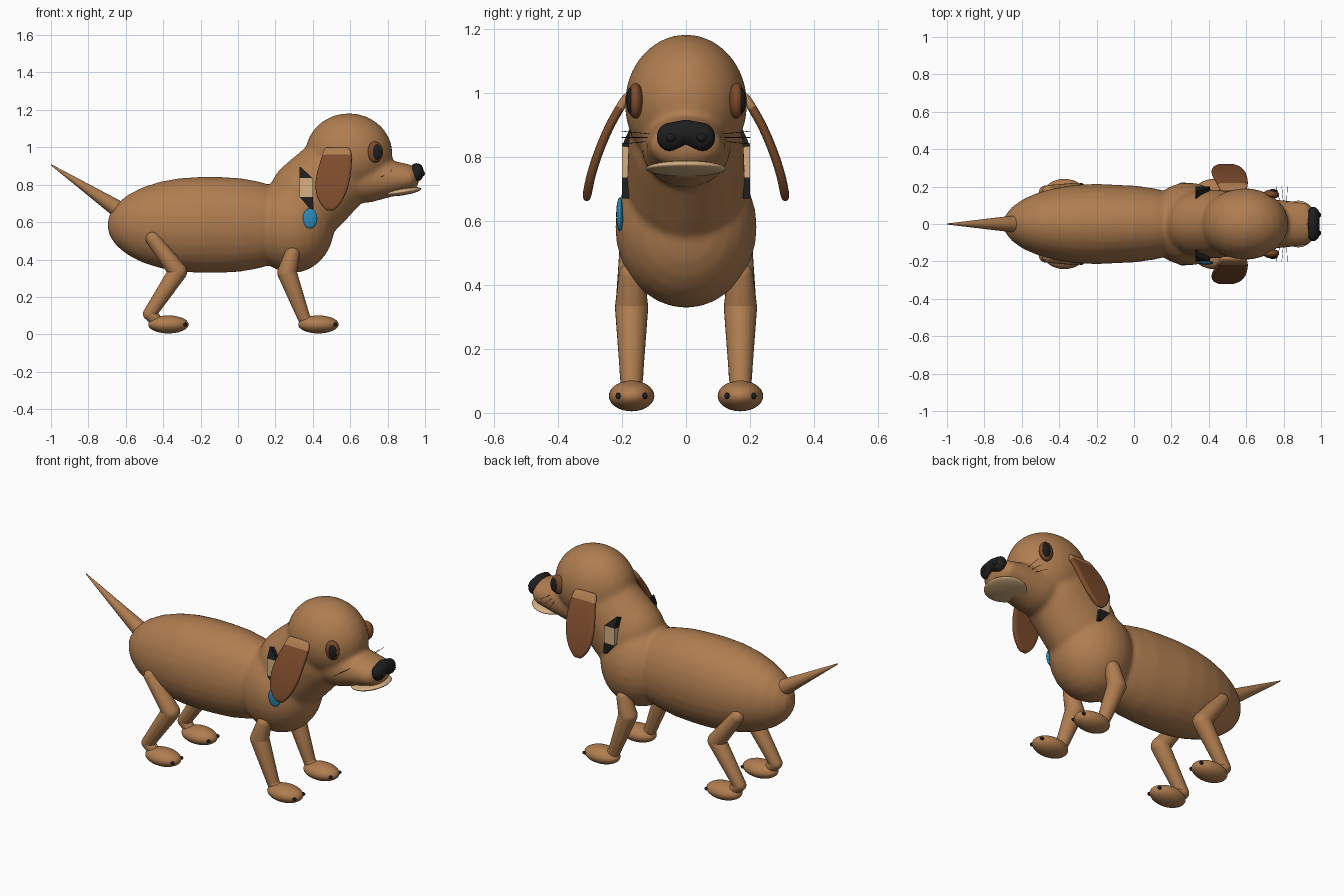
import bpy, bmesh, math
from mathutils import Vector, Matrix

cube = bpy.data.objects.get("Cube")
if cube:
    bpy.data.objects.remove(cube)


def material(name, rgb):
    m = bpy.data.materials.new(name)
    m.use_nodes = True
    m.diffuse_color = (*rgb, 1)
    m.node_tree.nodes["Principled BSDF"].inputs["Base Color"].default_value = (*rgb, 1)
    return m


COAT = material("tan coat", (0.43, 0.205, 0.08))
EAR = material("dark brown", (0.2, 0.07, 0.024))
BLACK = material("black", (0.013, 0.013, 0.014))
CREAM = material("cream", (0.66, 0.44, 0.23))
BLUE = material("blue", (0.025, 0.25, 0.47))


def make(name, bm, mats, smooth=True):
    bmesh.ops.recalc_face_normals(bm, faces=bm.faces)
    me = bpy.data.meshes.new(name)
    bm.to_mesh(me)
    bm.free()
    for m in mats:
        me.materials.append(m)
    if smooth:
        me.shade_smooth()
    ob = bpy.data.objects.new(name, me)
    bpy.context.collection.objects.link(ob)
    return ob


def ellipsoid(name, centre, radii, mat, tilt=0):
    bm = bmesh.new()
    bmesh.ops.create_uvsphere(bm, u_segments=32, v_segments=20, radius=1)
    bm.transform(Matrix.Translation(centre) @ Matrix.Rotation(tilt, 4, 'Y')
                 @ Matrix.Diagonal((*radii, 1)))
    return make(name, bm, [mat])


def add_hull(bm, balls, n=28):
    """Skin stretched over a group of (centre, radii) balls."""
    part = bmesh.new()
    for c, r in balls:
        r = Vector((r, r, r)) if isinstance(r, float) else Vector(r)
        for i in range(n // 2 + 1):
            a = math.pi * i / (n // 2)
            for j in range(n if 0 < i < n // 2 else 1):
                b = 2 * math.pi * j / n
                d = Vector((math.cos(a), math.sin(a) * math.cos(b), math.sin(a) * math.sin(b)))
                part.verts.new(Vector(c) + d * r)
    res = bmesh.ops.convex_hull(part, input=part.verts)
    inside = {v for v in res["geom_interior"] if isinstance(v, bmesh.types.BMVert)}
    bmesh.ops.delete(part, geom=list(inside), context='VERTS')
    me = bpy.data.meshes.new("temp")
    part.to_mesh(me)
    part.free()
    bm.from_mesh(me)
    bpy.data.meshes.remove(me)


def hulls(name, groups, mat):
    bm = bmesh.new()
    for g in groups:
        add_hull(bm, g)
    return make(name, bm, [mat])


def chain(balls):
    return list(zip(balls, balls[1:]))


def sheet(name, rows, side, thickness, mats, rule, smooth, cols=6):
    """Curved plate through rows of (y, z, back x, front x)."""
    bm = bmesh.new()
    grid = [[bm.verts.new((x0 + (x1 - x0) * k / cols, side * y, z)) for k in range(cols + 1)]
            for y, z, x0, x1 in rows]
    for a, b in zip(grid, grid[1:]):
        for k in range(cols):
            f = bm.faces.new((a[k], a[k + 1], b[k + 1], b[k]))
            f.material_index = rule(f.calc_center_median().z)
    ob = make(name, bm, mats, smooth)
    mod = ob.modifiers.new("thickness", 'SOLIDIFY')
    mod.thickness, mod.offset = thickness, 0
    if smooth:
        ob.modifiers.new("round", 'SUBSURF').levels = 2
    return ob


# Torso, chest, neck, head and muzzle blended into one skin
body = hulls("body_and_head", [
    [((-0.20, 0, 0.585), (0.50, 0.215, 0.257)), ((-0.10, 0, 0.585), (0.50, 0.21, 0.257))],
    [((0.29, 0, 0.58), (0.225, 0.222, 0.253))],
    [((0.385, 0, 0.73), (0.222, 0.185, 0.222)), ((0.50, 0, 0.84), (0.212, 0.18, 0.212))],
    [((0.593, 0, 0.965), (0.233, 0.192, 0.218))],
    [((0.68, 0, 0.83), (0.15, 0.14, 0.127)), ((0.91, 0, 0.835), (0.06, 0.115, 0.074))],
], COAT)
skin = body.modifiers.new("blend", 'REMESH')
skin.mode, skin.voxel_size, skin.use_smooth_shade = 'VOXEL', 0.012, True
soft = body.modifiers.new("soften", 'SMOOTH')
soft.factor, soft.iterations = 0.5, 10

# Tail
hulls("tail", [[((-0.62, 0, 0.655), 0.048), ((-0.997, 0, 0.905), 0.003)]], COAT)

# Nose and lower lip
hulls("nose", [[((0.958, s * 0.05, 0.862), (0.034, 0.041, 0.044)),
                ((0.955, 0, 0.878), (0.036, 0.05, 0.037))] for s in (1, -1)], BLACK)
ellipsoid("lower_lip", (0.878, 0, 0.763), (0.103, 0.125, 0.02), CREAM, -0.15)

EAR_ROWS = [(0.178, 1.0, 0.46, 0.60), (0.205, 0.955, 0.45, 0.61), (0.238, 0.90, 0.43, 0.61),
            (0.272, 0.82, 0.41, 0.60), (0.295, 0.75, 0.415, 0.58), (0.306, 0.70, 0.435, 0.55),
            (0.312, 0.66, 0.475, 0.51)]
COLLAR_ROWS = [(0.15, 0.885, 0.33, 0.335), (0.175, 0.83, 0.33, 0.40),
               (0.175, 0.735, 0.33, 0.40), (0.175, 0.67, 0.385, 0.405)]

for side, s in (("left", 1), ("right", -1)):
    # Face details
    ellipsoid(side + "_nostril", (0.987, s * 0.048, 0.86), (0.013, 0.016, 0.014), BLACK)
    ellipsoid(side + "_eye", (0.733, s * 0.158, 0.975), (0.043, 0.025, 0.056), EAR)
    ellipsoid(side + "_pupil", (0.742, s * 0.172, 0.975), (0.027, 0.015, 0.042), BLACK)
    hulls(side + "_whiskers", [[((0.80 + 0.015 * k, s * 0.10, 0.86 + 0.01 * k), 0.001),
                                ((0.79 + 0.03 * k, s * 0.20, 0.86 + 0.02 * k), 0.001)]
                               for k in (-1, 0, 1)], BLACK)

    # Hanging ear with a coat coloured root
    sheet(side + "_ear", EAR_ROWS, s, 0.028, [EAR, COAT], lambda z: int(z > 0.955), True)

    # Striped collar showing at the side of the neck
    sheet(side + "_collar", COLLAR_ROWS, s, 0.05, [BLACK, CREAM],
          lambda z: int(0.735 < z < 0.83), False)

    # Legs, paws and claws
    legs = {"front": ([(0.29, 0.43, 0.04), (0.262, 0.33, 0.052), (0.352, 0.09, 0.034)], 0.43),
            "hind": ([(-0.455, 0.51, 0.038), (-0.322, 0.335, 0.05), (-0.472, 0.11, 0.036)], -0.372)}
    for end, (path, paw_x) in legs.items():
        balls = [((x, s * 0.17, z), r) for x, z, r in path]
        balls.append(((paw_x - 0.05, s * 0.17, 0.06), 0.03))
        hulls(f"{end}_{side}_leg", chain(balls), COAT)
        ellipsoid(f"{end}_{side}_paw", (paw_x, s * 0.17, 0.053), (0.108, 0.071, 0.048), COAT)
        for k in (-1, 1):
            ellipsoid(f"{end}_{side}_claw", (paw_x + 0.09, s * 0.17 + k * 0.042, 0.053),
                      (0.011, 0.008, 0.01), BLACK)

# Round tag on one side of the collar
ellipsoid("collar_tag", (0.385, -0.207, 0.62), (0.039, 0.011, 0.053), BLUE)
